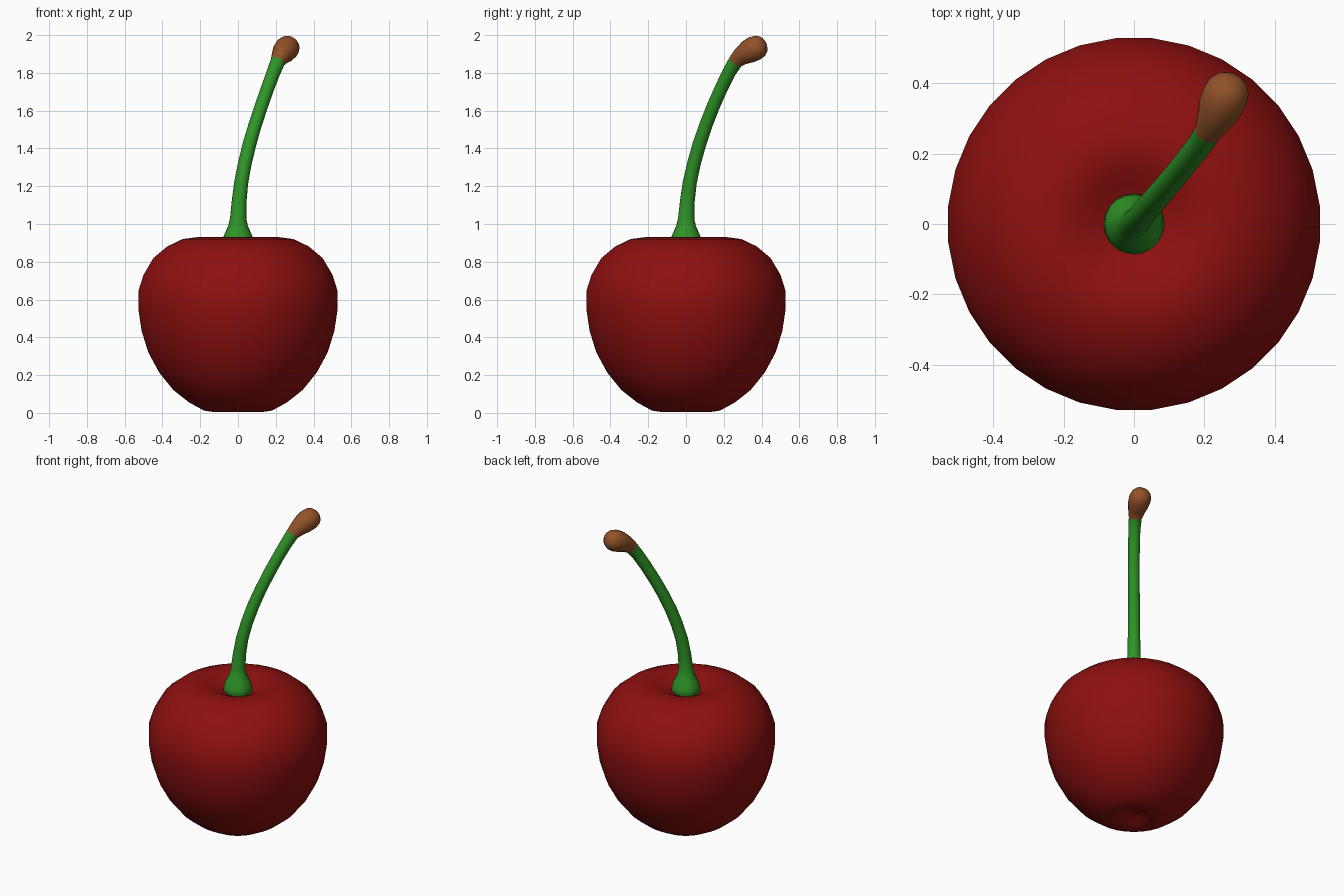
import bpy, bmesh, math
from mathutils import Vector

if "Cube" in bpy.data.objects:
    bpy.data.objects.remove(bpy.data.objects["Cube"])


def material(name, rgb):
    m = bpy.data.materials.new(name)
    m.diffuse_color = (*rgb, 1)
    m.use_nodes = True
    m.node_tree.nodes["Principled BSDF"].inputs["Base Color"].default_value = m.diffuse_color
    return m


RED = material("cherry red", (0.27, 0.005, 0.005))
GREEN = material("stem green", (0.028, 0.30, 0.02))
BROWN = material("tip brown", (0.29, 0.085, 0.022))


def rings_object(name, rings, start, end, mats, split=None):
    """Skin a list of rings and close both ends to a point."""
    bm = bmesh.new()
    loops = [[bm.verts.new(p) for p in r] for r in rings]
    n = len(loops[0])
    for k, (a, b) in enumerate(zip(loops, loops[1:])):
        for i in range(n):
            j = (i + 1) % n
            f = bm.faces.new((a[i], a[j], b[j], b[i]))
            f.material_index = int(split is not None and k >= split)
    s, e = bm.verts.new(start), bm.verts.new(end)
    for i in range(n):
        j = (i + 1) % n
        bm.faces.new((s, loops[0][j], loops[0][i]))
        f = bm.faces.new((e, loops[-1][i], loops[-1][j]))
        f.material_index = int(split is not None)
    bmesh.ops.recalc_face_normals(bm, faces=bm.faces)
    for f in bm.faces:
        f.smooth = True
    me = bpy.data.meshes.new(name)
    bm.to_mesh(me)
    bm.free()
    for m in mats:
        me.materials.append(m)
    ob = bpy.data.objects.new(name, me)
    bpy.context.collection.objects.link(ob)
    return ob


def ring(c, r, t, n, phase=0.0):
    """Circle of n points round c, square to direction t."""
    t = Vector(t).normalized()
    u = Vector((0, 1, 0)).cross(t).normalized()
    v = t.cross(u)
    return [Vector(c) + r * (math.cos(a) * u + math.sin(a) * v)
            for a in (2 * math.pi * (i + phase) / n for i in range(n))]


# Fruit: turned profile (radius, height) with a dimple at each end
profile = [(0.05, 0.035), (0.09, 0.015), (0.125, 0.004), (0.18, 0.012), (0.26, 0.055),
           (0.345, 0.122), (0.42, 0.215), (0.477, 0.32), (0.513, 0.435), (0.53, 0.55),
           (0.53, 0.645), (0.503, 0.73), (0.45, 0.82), (0.375, 0.882), (0.295, 0.92),
           (0.22, 0.93), (0.16, 0.915), (0.11, 0.89), (0.05, 0.865)]
rings_object("cherry_fruit", [ring((0, 0, z), r, (0, 0, 1), 32, 0.5) for r, z in profile],
             (0, 0, 0.042), (0, 0, 0.86), [RED])

# Stem: flared foot, bent stalk and swollen brown tip (x, y, z, radius)
path = [(0, 0, 0.865, 0.075), (0, 0, 0.885, 0.086), (0, 0, 0.915, 0.083),
        (0, 0, 0.95, 0.070), (0, 0, 0.99, 0.052), (0.001, 0.001, 1.03, 0.043),
        (0.006, 0.007, 1.12, 0.039), (0.017, 0.020, 1.22, 0.037),
        (0.036, 0.042, 1.32, 0.036), (0.060, 0.070, 1.42, 0.036),
        (0.089, 0.104, 1.52, 0.035), (0.122, 0.143, 1.62, 0.035),
        (0.157, 0.187, 1.72, 0.035), (0.187, 0.226, 1.80, 0.036),
        (0.210, 0.262, 1.859, 0.039), (0.226, 0.292, 1.888, 0.050),
        (0.243, 0.328, 1.911, 0.062), (0.258, 0.362, 1.929, 0.066),
        (0.270, 0.389, 1.942, 0.060), (0.278, 0.407, 1.951, 0.045),
        (0.282, 0.417, 1.956, 0.023)]
pts = [Vector(p[:3]) for p in path]
rings = []
for i, p in enumerate(path):
    t = pts[min(i + 1, len(pts) - 1)] - pts[max(i - 1, 0)]
    rings.append(ring(pts[i], p[3], (0, 0, 1) if i < 5 else t, 20))
rings_object("cherry_stem", rings, (0, 0, 0.86), (0.283, 0.42, 1.957), [GREEN, BROWN], 14)
